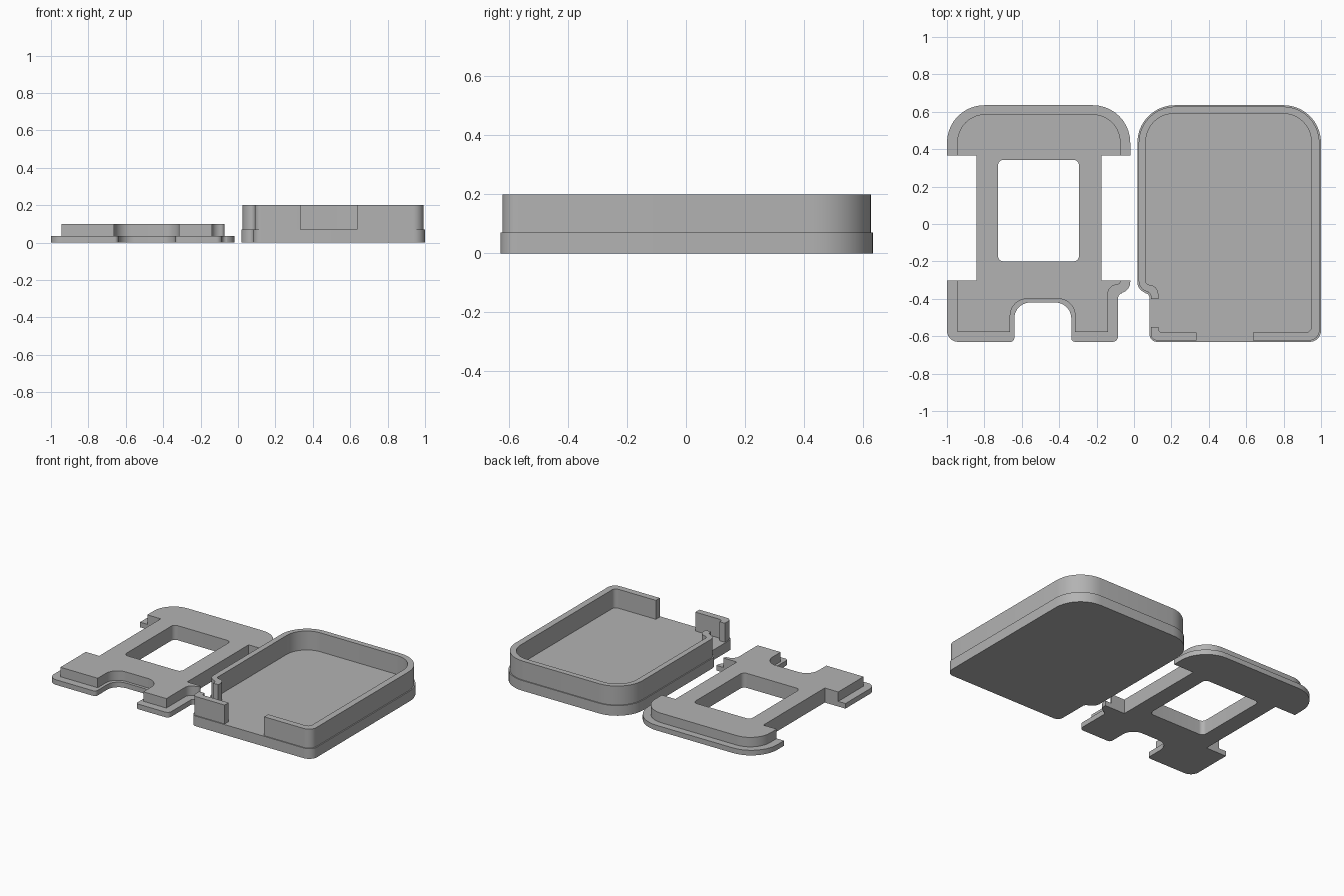
import bpy, bmesh, math
from mathutils import Vector

if "Cube" in bpy.data.objects:
    bpy.data.objects.remove(bpy.data.objects["Cube"], do_unlink=True)

grey = bpy.data.materials.new("plain_grey")
grey.use_nodes = True
colour = (0.45, 0.45, 0.45, 1)
grey.diffuse_color = colour
grey.node_tree.nodes["Principled BSDF"].inputs["Base Color"].default_value = colour


def rounded(corners, steps=10):
    """Outline from (x, y, radius) corners, each one filleted."""
    out = []
    for i, c in enumerate(corners):
        p = Vector(c[:2])
        r = c[2] if len(c) > 2 else 0
        if not r:
            out.append(p)
            continue
        a = (Vector(corners[i - 1][:2]) - p).normalized()
        b = (Vector(corners[(i + 1) % len(corners)][:2]) - p).normalized()
        half = a.angle(b) / 2
        centre = p + (a + b).normalized() * r / math.sin(half)
        start = p + a * r / math.tan(half) - centre
        end = p + b * r / math.tan(half) - centre
        sweep = math.atan2(start.x * end.y - start.y * end.x, start.dot(end))
        for k in range(steps + 1):
            t = sweep * k / steps
            ca, sa = math.cos(t), math.sin(t)
            out.append(centre + Vector((start.x * ca - start.y * sa,
                                        start.x * sa + start.y * ca)))
    return out


def slab(name, z0, z1, *loops):
    """Extrude an outline, with optional hole outlines, from z0 to z1."""
    bm = bmesh.new()
    edges = []
    for loop in loops:
        vs = [bm.verts.new((p.x, p.y, z0)) for p in rounded(loop)]
        edges += [bm.edges.new((vs[i - 1], vs[i])) for i in range(len(vs))]
    bmesh.ops.triangle_fill(bm, edges=edges, use_beauty=True)
    ext = bmesh.ops.extrude_face_region(bm, geom=bm.faces[:])
    tops = [v for v in ext["geom"] if isinstance(v, bmesh.types.BMVert)]
    bmesh.ops.translate(bm, verts=tops, vec=(0, 0, z1 - z0))
    bmesh.ops.recalc_face_normals(bm, faces=bm.faces[:])
    mesh = bpy.data.meshes.new(name)
    bm.to_mesh(mesh)
    bm.free()
    mesh.materials.append(grey)
    ob = bpy.data.objects.new(name, mesh)
    bpy.context.collection.objects.link(ob)
    bpy.ops.object.select_all(action="DESELECT")
    ob.select_set(True)
    bpy.context.view_layer.objects.active = ob
    bpy.ops.object.shade_smooth_by_angle(angle=math.radians(30))
    return ob


# Lid: a flanged plate and a smaller raised plug, both with the window
arm_l, arm_r, arm_top, arm_low = -0.843, -0.175, 0.365, -0.302
window = [(-0.727, -0.2, 0.03), (-0.294, -0.2, 0.03),
          (-0.294, 0.343, 0.03), (-0.727, 0.343, 0.03)]
flange = [(-1, 0.635, 0.2), (-1, arm_top), (arm_l, arm_top), (arm_l, arm_low),
          (-1, arm_low), (-1, -0.63, 0.06), (-0.64, -0.63, 0.02),
          (-0.64, -0.42, 0.085), (-0.335, -0.42, 0.085), (-0.335, -0.63, 0.02),
          (-0.085, -0.63, 0.03), (-0.085, -0.37, 0.025), (-0.02, -0.37, 0.06),
          (-0.02, arm_low), (arm_r, arm_low), (arm_r, arm_top),
          (-0.02, arm_top), (-0.02, 0.635, 0.2)]
plug = [(-0.945, 0.587, 0.15), (-0.945, arm_top), (arm_l, arm_top),
        (arm_l, arm_low), (-0.945, arm_low), (-0.945, -0.577),
        (-0.662, -0.577), (-0.662, -0.4, 0.09), (-0.315, -0.4, 0.09),
        (-0.315, -0.577), (-0.14, -0.577), (-0.14, -0.325, 0.05),
        (-0.072, -0.325, 0.02), (-0.072, arm_low), (arm_r, arm_low),
        (arm_r, arm_top), (-0.072, arm_top), (-0.072, 0.587, 0.15)]
slab("lid_flange", 0, 0.035, flange, window)
slab("lid_plug", 0.035, 0.1, plug, window)

# Tray: thick floor with a stepped-in wall, open at the front and the left
floor_z, rim_z = 0.07, 0.2
slab("tray_floor", 0, floor_z,
     [(0.018, 0.635, 0.2), (0.018, -0.37, 0.06), (0.083, -0.37, 0.025),
      (0.083, -0.63, 0.04), (1, -0.63, 0.06), (1, 0.635, 0.2)])
slab("tray_wall", floor_z, rim_z,
     [(0.635, -0.623), (0.992, -0.623, 0.055), (0.992, 0.628, 0.195),
      (0.025, 0.628, 0.195), (0.025, -0.363, 0.06), (0.09, -0.363, 0.025),
      (0.09, -0.4), (0.13, -0.4), (0.13, -0.325, 0.05), (0.063, -0.325, 0.02),
      (0.063, 0.59, 0.15), (0.948, 0.59, 0.15), (0.948, -0.58, 0.03),
      (0.635, -0.58)])
slab("tray_corner_wall", floor_z, rim_z,
     [(0.09, -0.55), (0.09, -0.623, 0.035), (0.335, -0.623),
      (0.335, -0.58), (0.13, -0.58, 0.02), (0.13, -0.55)])
